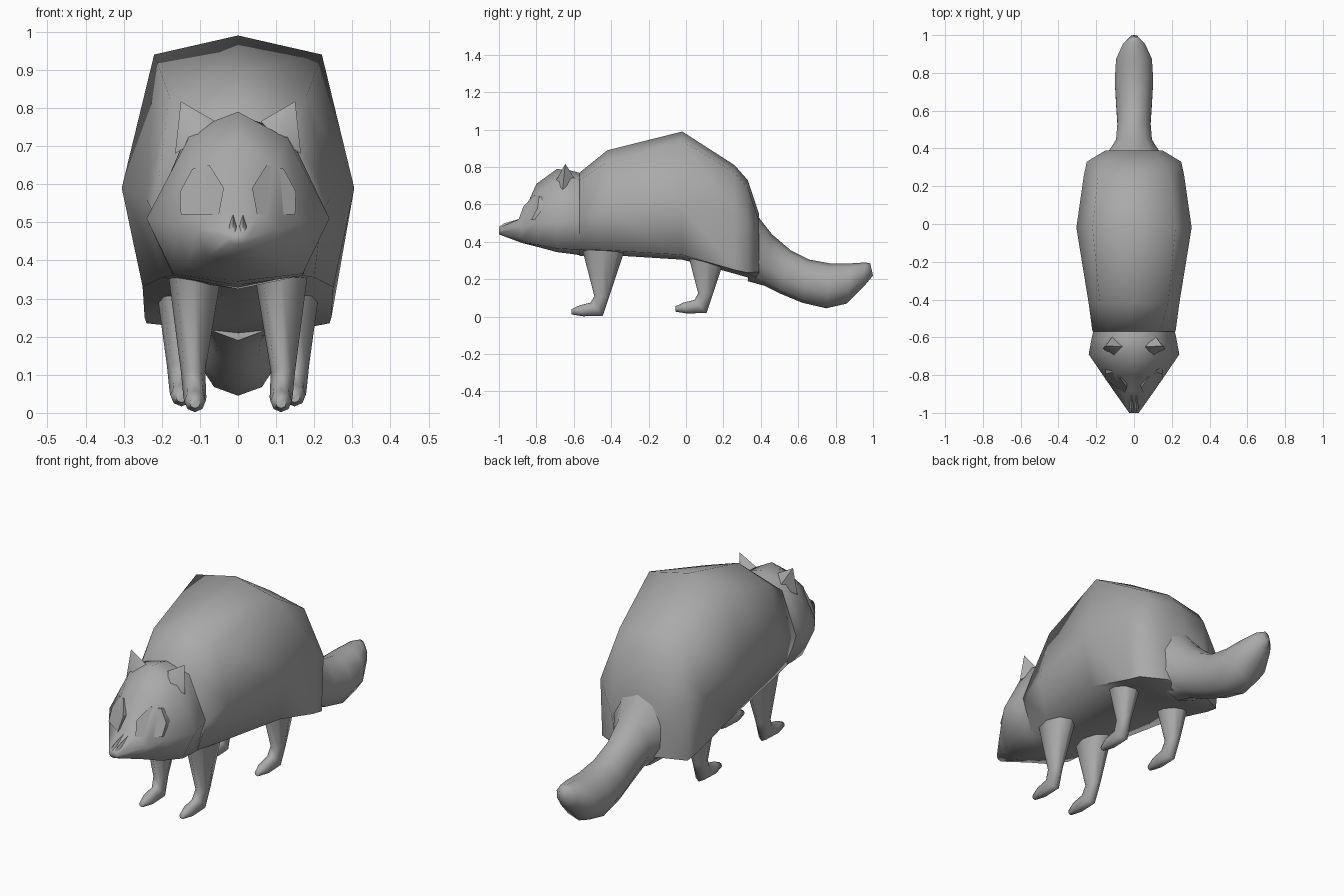
import bpy, bmesh, math
from mathutils import Vector

if "Cube" in bpy.data.objects:
    bpy.data.objects.remove(bpy.data.objects["Cube"])

fur = bpy.data.materials.new("grey fur")
fur.diffuse_color = (0.4, 0.4, 0.4, 1)
fur.use_nodes = True
fur.node_tree.nodes["Principled BSDF"].inputs["Base Color"].default_value = fur.diffuse_color


def finish(name, bm, angle=75):
    bmesh.ops.recalc_face_normals(bm, faces=bm.faces)
    me = bpy.data.meshes.new(name)
    bm.to_mesh(me)
    bm.free()
    me.materials.append(fur)
    ob = bpy.data.objects.new(name, me)
    bpy.context.collection.objects.link(ob)
    bpy.context.view_layer.objects.active = ob
    ob.select_set(True)
    bpy.ops.object.shade_smooth_by_angle(angle=math.radians(angle))
    ob.select_set(False)
    return ob


def loft(name, rings, angle=75):
    """Skin a list of equally long closed rings and cap both ends."""
    bm = bmesh.new()
    rows = [[bm.verts.new(p) for p in r] for r in rings]
    n = len(rows[0])
    for a, b in zip(rows, rows[1:]):
        for i in range(n):
            j = (i + 1) % n
            bm.faces.new((a[i], a[j], b[j], b[i]))
    bm.faces.new(rows[0])
    bm.faces.new(rows[-1])
    return finish(name, bm, angle)


def section(y, zt, xs, zs, xm, zm, xl, zl, zb):
    """Symmetric section: top, shoulder, side, lower corner, bottom."""
    half = [(xs, zs), (xm, zm), (xl, zl)]
    return ([(0, y, zt)] + [(x, y, z) for x, z in half] + [(0, y, zb)]
            + [(-x, y, z) for x, z in reversed(half)])


def oval(ya, za, yb, zb, w, xc=0, n=10):
    """Oval ring spanning two side-view points, with half width w."""
    a, b = Vector((xc, ya, za)), Vector((xc, yb, zb))
    m, r = (a + b) / 2, (a - b) / 2
    return [m + r * math.cos(t) + Vector((w * math.sin(t), 0, 0))
            for t in (2 * math.pi * i / n for i in range(n))]


# body with a high arched back
loft("body", [section(*s) for s in (
    (-.57, .77, .14, .73, .22, .52, .17, .36, .325),
    (-.42, .89, .18, .83, .24, .56, .20, .355, .33),
    (-.02, .99, .22, .94, .305, .59, .25, .33, .305),
    (.26, .81, .19, .77, .265, .56, .245, .25, .23),
    (.33, .73, .16, .69, .25, .52, .24, .235, .21),
    (.39, .55, .11, .51, .15, .40, .11, .24, .19))])

# head tapering to the snout
loft("head", [section(*s) for s in (
    (-.54, .76, .12, .73, .21, .53, .17, .36, .325),
    (-.61, .78, .13, .74, .225, .52, .17, .36, .335),
    (-.69, .79, .13, .72, .24, .51, .17, .365, .345),
    (-.80, .71, .10, .65, .165, .50, .13, .385, .375),
    (-.88, .53, .06, .525, .11, .48, .08, .41, .395),
    (-1.0, .475, .018, .475, .025, .46, .018, .445, .44))])

# tail, curling up at the end
loft("tail", [oval(*s) for s in (
    (.35, .58, .33, .19, .17), (.46, .44, .42, .165, .10),
    (.56, .355, .50, .125, .092), (.66, .305, .62, .075, .10),
    (.77, .285, .75, .045, .107), (.88, .285, .86, .07, .10),
    (.96, .29, .95, .16, .06), (.985, .285, 1.0, .22, .02))])

LEG = ((-.56, .38, -.32, .38, .072, 0), (-.49, .11, -.41, .11, .032, .005),
       (-.51, .075, -.445, .005, .03, .0), (-.57, .06, -.55, .002, .028, 0),
       (-.612, .04, -.612, .012, .014, 0))
EYE = ((.05, .52), (.15, .52), (.152, .58), (.12, .64), (.075, .65), (.037, .59))

for side, s in (("left", 1), ("right", -1)):
    # legs with feet
    for part, x, dy, dz, k in (("front", .113, 0, 0, 1), ("rear", .148, .555, .015, 1.05)):
        loft(f"{side}_{part}_leg", [
            oval(a + dy, b + dz, c + dy, d + dz, w * k, s * (x + o), 8)
            for a, b, c, d, w, o in LEG])

    # pointed ear
    bm = bmesh.new()
    tip = bm.verts.new((s * .15, -.645, .817))
    base = [bm.verts.new((s * x, y, z)) for x, y, z in (
        (.165, -.66, .68), (.10, -.70, .72), (.06, -.65, .765), (.11, -.59, .73))]
    for i in range(4):
        bm.faces.new((tip, base[i], base[(i + 1) % 4]))
    bm.faces.new(base)
    finish(f"{side}_ear", bm)

    # raised eye pad, slanted along the face
    loft(f"{side}_eye", [
        [(s * x, -.93 + .5 * (z - .52) + .7 * x + d, z) for x, z in EYE]
        for d in (.12, 0)], 40)

    # nostril bump
    loft(f"{side}_nostril", [
        oval(y, zt, y, zb, w, s * .013, 6)
        for y, zt, zb, w in ((-.90, .52, .46, .016), (-.97, .50, .45, .012),
                             (-1.0, .48, .45, .008))])
